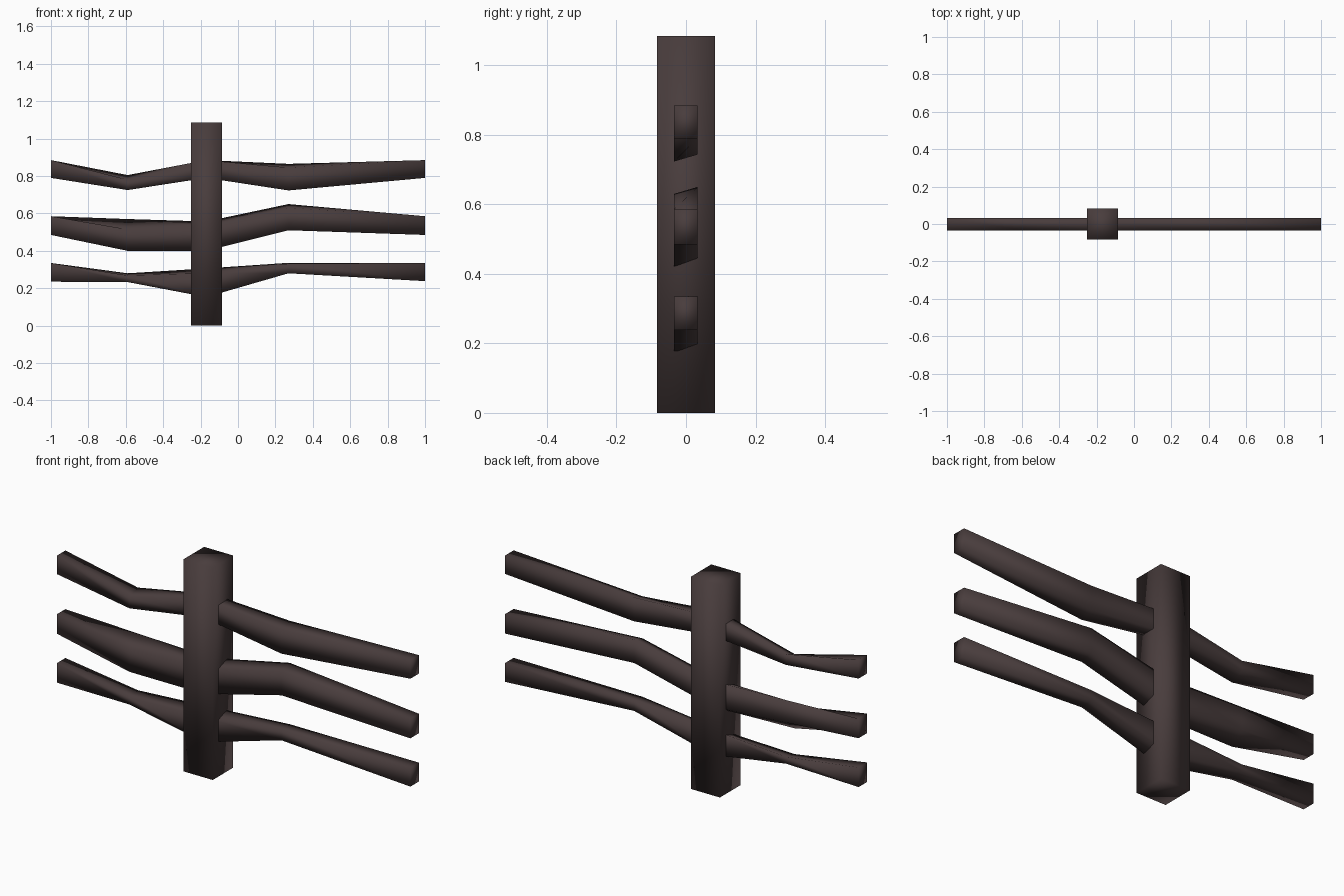
import bpy, bmesh

if "Cube" in bpy.data.objects:
    bpy.data.objects.remove(bpy.data.objects["Cube"])

wood = bpy.data.materials.new("dark brown wood")
wood.diffuse_color = (0.066, 0.046, 0.046, 1)
wood.use_nodes = True
wood.node_tree.nodes["Principled BSDF"].inputs["Base Color"].default_value = wood.diffuse_color


def loft(name, rings):
    """Skin a run of four-cornered rings into a closed, smooth-shaded bar."""
    bm = bmesh.new()
    loops = [[bm.verts.new(p) for p in ring] for ring in rings]
    for a, b in zip(loops, loops[1:]):
        for i in range(4):
            j = (i + 1) % 4
            bm.faces.new((a[i], a[j], b[j], b[i]))
    bm.faces.new(loops[0])
    bm.faces.new(loops[-1])
    bmesh.ops.recalc_face_normals(bm, faces=bm.faces)
    for f in bm.faces:
        f.smooth = True
    mesh = bpy.data.meshes.new(name)
    bm.to_mesh(mesh)
    bm.free()
    mesh.materials.append(wood)
    obj = bpy.data.objects.new(name, mesh)
    bpy.context.collection.objects.link(obj)
    return obj


# Square upright post
X0, X1, Y = -0.25, -0.085, 0.083
loft("post", [[(X0, -Y, z), (X1, -Y, z), (X1, Y, z), (X0, Y, z)]
              for z in (0, 1.085)])

# Crooked rails: (x, lowest z, highest z, how far the front edge sags)
FRONT, BACK = -0.035, 0.033
rails = {
    "top_rail": [(-1, 0.79, 0.885, 0), (-0.59, 0.725, 0.805, 0.025),
                 (-0.17, 0.79, 0.885, 0), (0.27, 0.723, 0.865, 0.02),
                 (1, 0.79, 0.885, 0)],
    "middle_rail": [(-1, 0.485, 0.585, 0), (-0.59, 0.40, 0.57, 0.055),
                    (-0.17, 0.40, 0.557, 0.025), (0.27, 0.51, 0.65, 0.02),
                    (1, 0.485, 0.585, 0)],
    "bottom_rail": [(-1, 0.235, 0.335, 0), (-0.59, 0.233, 0.28, 0.012),
                    (-0.17, 0.153, 0.306, 0.025), (0.27, 0.28, 0.336, 0.005),
                    (1, 0.238, 0.335, 0)],
}
for name, stations in rails.items():
    loft(name, [[(x, FRONT, lo), (x, BACK, lo + sag),
                 (x, BACK, hi), (x, FRONT, hi - sag)]
                for x, lo, hi, sag in stations])
